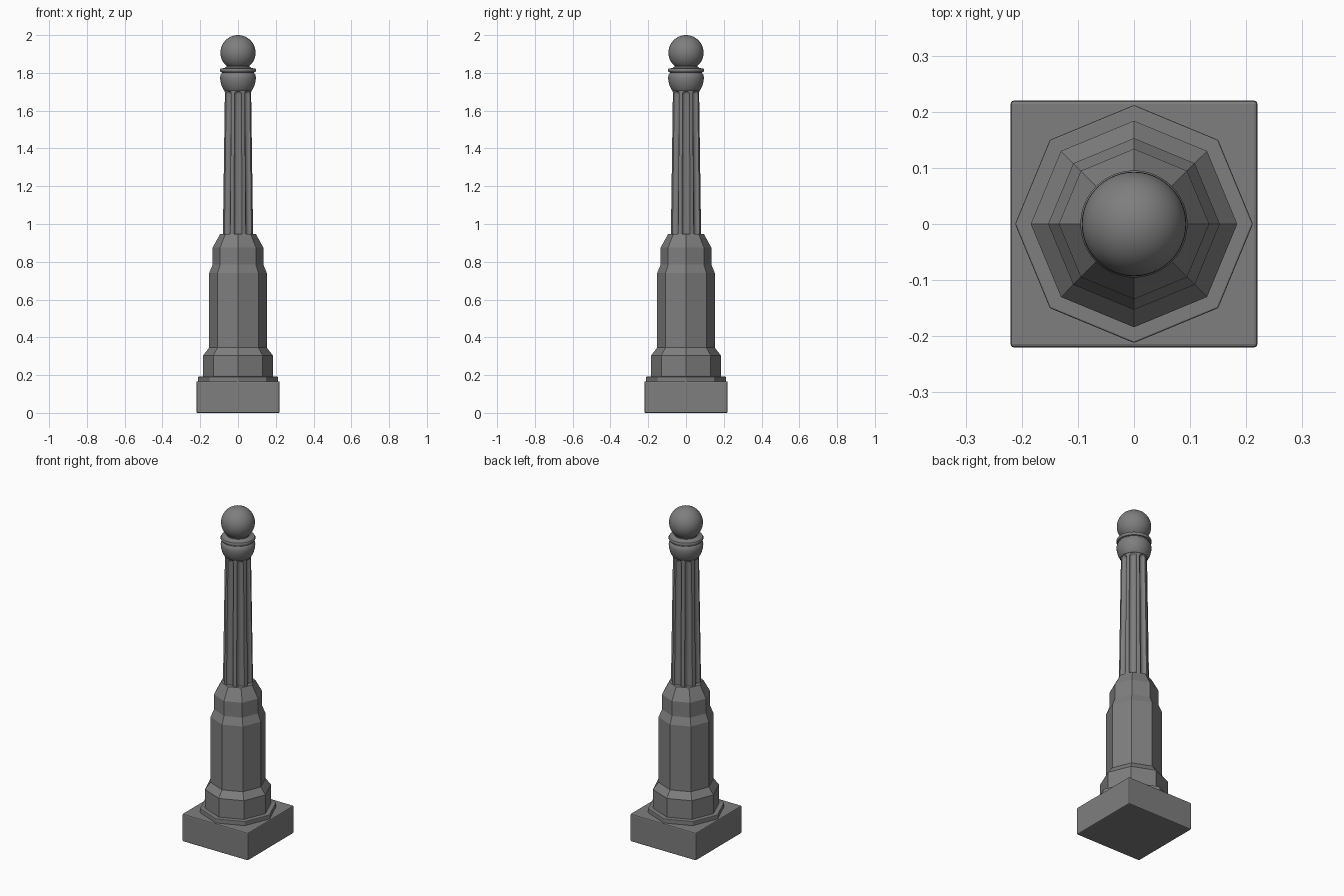
import bpy, bmesh
from math import sin, cos, pi, sqrt, radians

cube = bpy.data.objects.get("Cube")
if cube:
    bpy.data.objects.remove(cube, do_unlink=True)

iron = bpy.data.materials.new("grey_iron")
iron.use_nodes = True
GREY = (0.21, 0.21, 0.21, 1)
iron.diffuse_color = GREY
iron.node_tree.nodes["Principled BSDF"].inputs["Base Color"].default_value = GREY


def finish(name, bm, smooth=False):
    bmesh.ops.recalc_face_normals(bm, faces=bm.faces)
    mesh = bpy.data.meshes.new(name)
    bm.to_mesh(mesh)
    bm.free()
    mesh.materials.append(iron)
    obj = bpy.data.objects.new(name, mesh)
    bpy.context.collection.objects.link(obj)
    if smooth:
        bpy.ops.object.select_all(action='DESELECT')
        obj.select_set(True)
        bpy.context.view_layer.objects.active = obj
        bpy.ops.object.shade_smooth_by_angle(angle=radians(35))
    return obj


def loft(name, profile, sides, smooth=False, shape=lambda a, r, z: r):
    """Stack rings of (radius, height), with capped ends."""
    bm = bmesh.new()
    rings = []
    for r, z in profile:
        ring = []
        for i in range(sides):
            a = 2 * pi * i / sides
            s = shape(a, r, z)
            ring.append(bm.verts.new((s * cos(a), s * sin(a), z)))
        rings.append(ring)
    for low, high in zip(rings, rings[1:]):
        for i in range(sides):
            j = (i + 1) % sides
            bm.faces.new((low[i], low[j], high[j], high[i]))
    bm.faces.new(rings[0][::-1])
    bm.faces.new(rings[-1])
    return finish(name, bm, smooth)


def bevel(obj, width):
    mod = obj.modifiers.new("soft_edges", 'BEVEL')
    mod.width = width
    mod.segments = 2


# Square plinth
bm = bmesh.new()
bmesh.ops.create_cube(bm, size=1)
bmesh.ops.scale(bm, vec=(0.44, 0.44, 0.167), verts=bm.verts)
bmesh.ops.translate(bm, vec=(0, 0, 0.0835), verts=bm.verts)
bevel(finish("plinth", bm), 0.006)

# Octagonal plate and stepped pedestal
bevel(loft("base_plate", [(0.212, 0.16), (0.212, 0.192)], 8), 0.003)
loft("pedestal", [(0.184, 0.19), (0.184, 0.305), (0.153, 0.345), (0.153, 0.74),
                  (0.134, 0.785), (0.134, 0.875), (0.095, 0.947)], 8)

# Tapered shaft with rounded-end flutes
FLUTES, TOP = 8, 1.705


def fluted(a, r, z):
    step = 2 * pi / FLUTES
    off = ((a + step / 2) % step - step / 2) / (step * 0.32)
    end = max(0, min(1, (TOP - z) / 0.02))
    width = sqrt(1 - (1 - end) ** 2)
    if width < 0.01 or abs(off) >= width:
        return r
    return r - 0.016 * sqrt(width ** 2 - off ** 2)


levels = [0.93] + [TOP - 0.02 * (1 - k / 5) for k in range(6)] + [1.73]
loft("fluted_shaft", [(0.083 - 0.0145 * (z - 0.93), z) for z in levels],
     FLUTES * 24, True, fluted)

# Flared capital with collar and neck
loft("capital", [(0.073, 1.707), (0.079, 1.715), (0.088, 1.735), (0.093, 1.755),
                 (0.095, 1.775), (0.092, 1.79), (0.086, 1.798), (0.086, 1.803),
                 (0.092, 1.805), (0.0955, 1.811), (0.0955, 1.817), (0.092, 1.823),
                 (0.07, 1.826), (0.062, 1.832), (0.06, 1.85)], 48, True)

# Ball finial
bm = bmesh.new()
bmesh.ops.create_uvsphere(bm, u_segments=48, v_segments=24, radius=0.093)
bmesh.ops.translate(bm, vec=(0, 0, 1.907), verts=bm.verts)
finish("ball_finial", bm, True)
